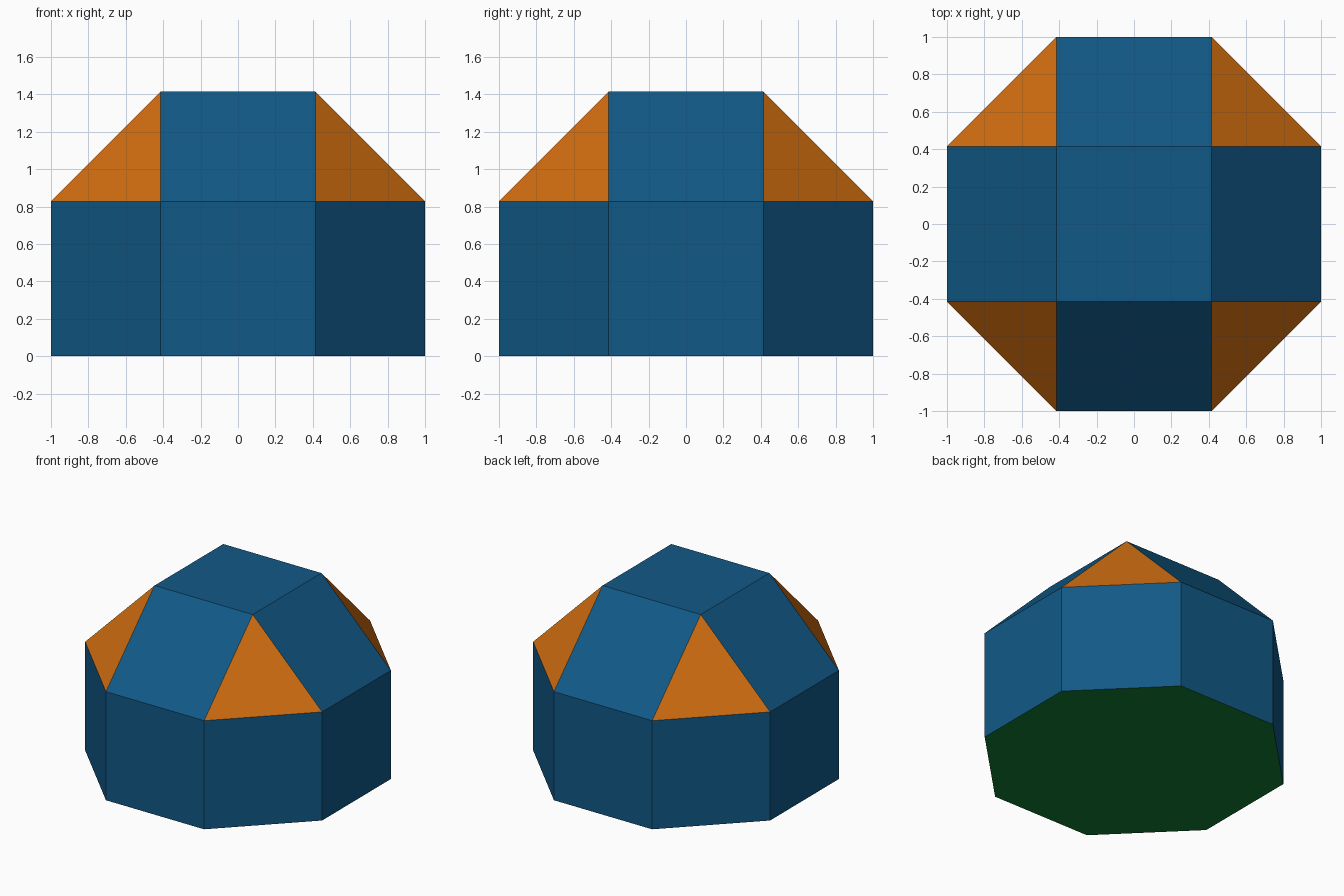
import bpy, bmesh

if "Cube" in bpy.data.objects:
    bpy.data.objects.remove(bpy.data.objects["Cube"])

A = 2 ** 0.5 - 1      # half edge length
EDGE = 2 * A          # wall height
TOP = 2 ** 0.5        # roof height


def material(name, rgb):
    m = bpy.data.materials.new(name)
    m.diffuse_color = (*rgb, 1)
    m.use_nodes = True
    m.node_tree.nodes["Principled BSDF"].inputs["Base Color"].default_value = m.diffuse_color
    return m


mesh = bpy.data.meshes.new("octagonal_dome")
body = bpy.data.objects.new("octagonal_dome", mesh)
bpy.context.collection.objects.link(body)
for m in (material("blue", (0.0055, 0.10, 0.24)),
          material("orange", (0.64, 0.155, 0.005)),
          material("green", (0.006, 0.21, 0.035))):
    mesh.materials.append(m)

bm = bmesh.new()
# Rings: octagon at floor and wall top, square at roof
octagon = [(A, -1), (1, -A), (1, A), (A, 1), (-A, 1), (-1, A), (-1, -A), (-A, -1)]
square = [(A, -A), (A, A), (-A, A), (-A, -A)]
floor = [bm.verts.new((x, y, 0)) for x, y in octagon]
eave = [bm.verts.new((x, y, EDGE)) for x, y in octagon]
roof = [bm.verts.new((x, y, TOP)) for x, y in square]

# Floor, roof and walls
bm.faces.new(floor[::-1])
bm.faces.new(roof)
for i in range(8):
    j = (i + 1) % 8
    bm.faces.new((floor[i], floor[j], eave[j], eave[i]))

# Sloped roof: triangles at the corners, squares between them
for k in range(4):
    a, b, c = eave[2 * k], eave[2 * k + 1], eave[(2 * k + 2) % 8]
    bm.faces.new((a, b, roof[k]))
    bm.faces.new((b, c, roof[(k + 1) % 4], roof[k]))

# Colour by number of sides
bm.normal_update()
for f in bm.faces:
    f.material_index = {3: 1, 8: 2}.get(len(f.verts), 0)
bm.to_mesh(mesh)
bm.free()
